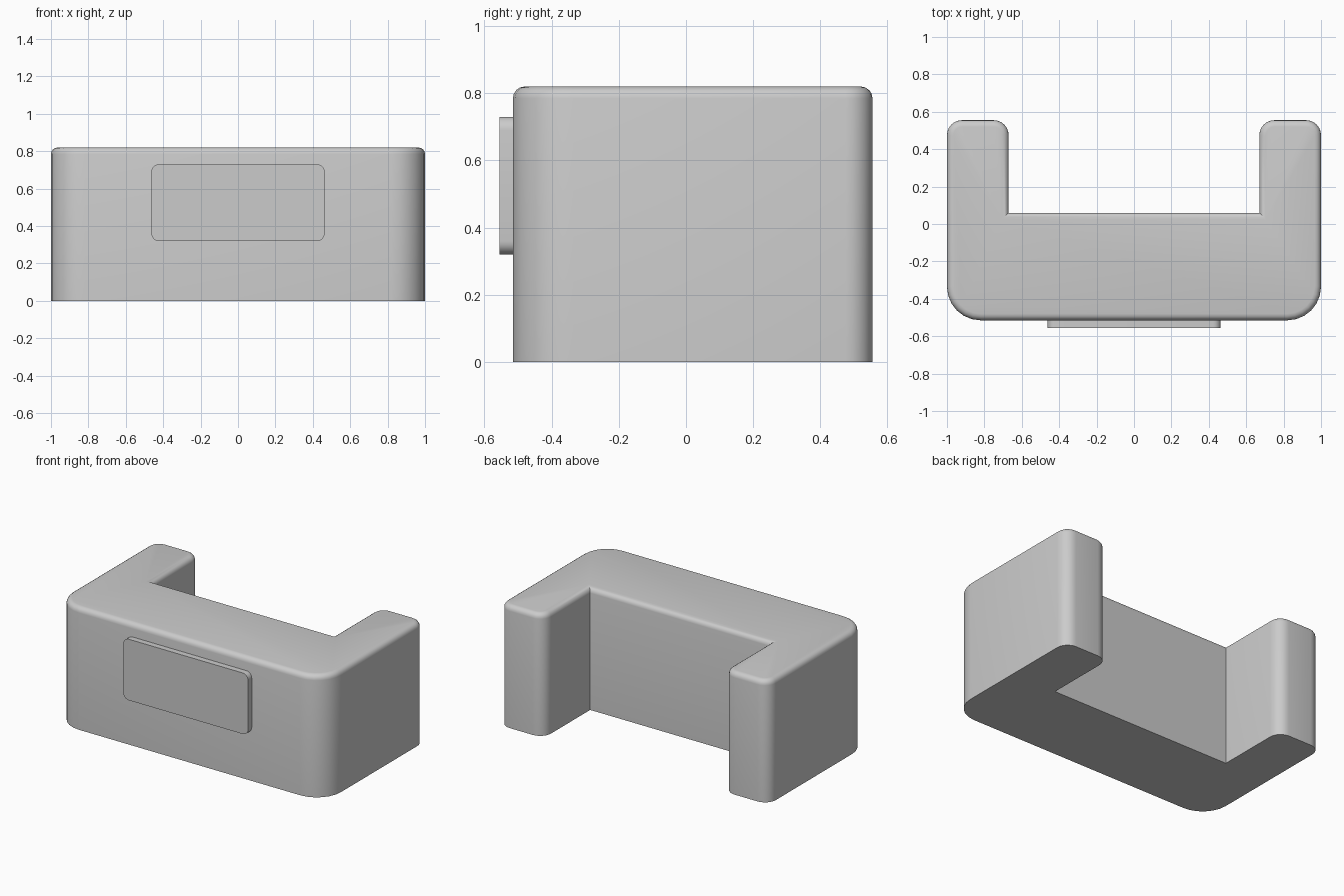
import bpy, bmesh
from math import radians, pi, cos, sin
from mathutils import Vector

if "Cube" in bpy.data.objects:
    bpy.data.objects.remove(bpy.data.objects["Cube"])


def rounded(points, steps=6):
    """Outline with arc fillets; points are (x, y, radius) on right-angle corners."""
    out = []
    n = len(points)
    for i, (x, y, r) in enumerate(points):
        p = Vector((x, y))
        if r == 0:
            out.append(p)
            continue
        a = (Vector(points[i - 1][:2]) - p).normalized()
        b = (Vector(points[(i + 1) % n][:2]) - p).normalized()
        c = p + (a + b) * r
        for k in range(steps + 1):
            t = k / steps * pi / 2
            out.append(c - b * r * cos(t) - a * r * sin(t))
    return out


def prism(name, outline, to_3d, depth, bevel=0.0):
    bm = bmesh.new()
    face = bm.faces.new([bm.verts.new(to_3d(p)) for p in outline])
    ext = bmesh.ops.extrude_face_region(bm, geom=[face], use_keep_orig=True)
    verts = [g for g in ext["geom"] if isinstance(g, bmesh.types.BMVert)]
    cap = [g for g in ext["geom"] if isinstance(g, bmesh.types.BMFace)][0]
    bmesh.ops.translate(bm, vec=depth, verts=verts)
    if bevel:
        bmesh.ops.bevel(bm, geom=list(cap.edges), offset=bevel, segments=4,
                        profile=0.5, affect='EDGES')
    bmesh.ops.recalc_face_normals(bm, faces=bm.faces)
    mesh = bpy.data.meshes.new(name)
    bm.to_mesh(mesh)
    bm.free()
    ob = bpy.data.objects.new(name, mesh)
    bpy.context.collection.objects.link(ob)
    bpy.ops.object.select_all(action='DESELECT')
    ob.select_set(True)
    bpy.context.view_layer.objects.active = ob
    bpy.ops.object.shade_smooth_by_angle(angle=radians(30))
    return ob


# U-shaped counter body with softened top rim
half = [(1, -0.515, 0.18), (1, 0.555, 0.08), (0.67, 0.555, 0.08), (0.67, 0.06, 0)]
u_shape = half + [(-x, y, r) for x, y, r in reversed(half)]
prism("counter_body", rounded(u_shape), lambda p: (p.x, p.y, 0),
      Vector((0, 0, 0.82)), bevel=0.035)

# Raised front panel
panel = [(-0.463, 0.32, 0.04), (0.463, 0.32, 0.04), (0.463, 0.73, 0.04), (-0.463, 0.73, 0.04)]
prism("front_panel", rounded(panel), lambda p: (p.x, -0.505, p.y), Vector((0, -0.05, 0)))
